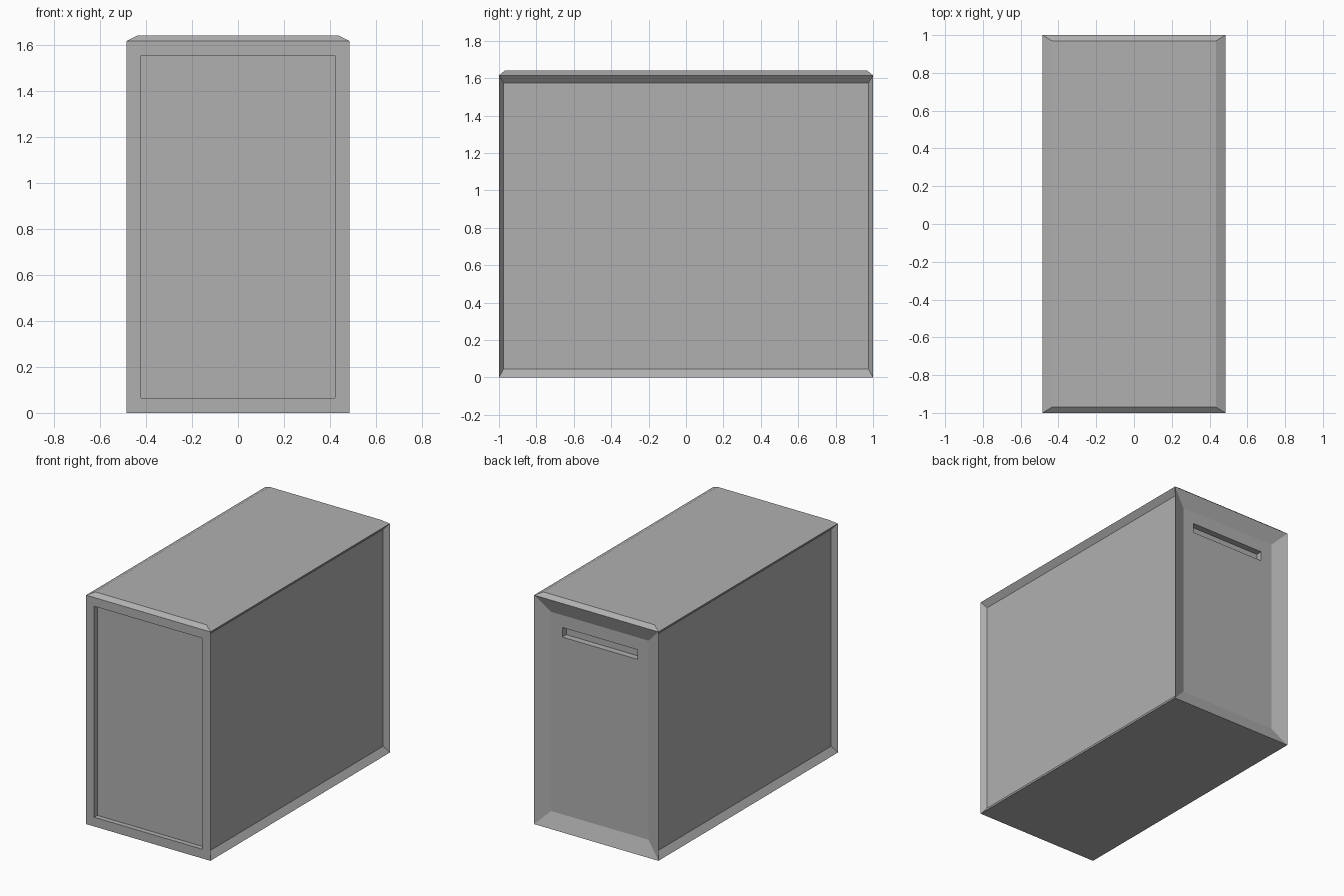
import bpy, bmesh

if "Cube" in bpy.data.objects:
    bpy.data.objects.remove(bpy.data.objects["Cube"])

HX, HY, Z1, ZT = 0.485, 1.0, 1.615, 1.64   # half width, half depth, wall top, lid top
bm = bmesh.new()


def rings(loops):
    """Bridge successive four-point loops and cap the last one."""
    vs = [[bm.verts.new(p) for p in loop] for loop in loops]
    for a, b in zip(vs, vs[1:]):
        for i in range(4):
            j = (i + 1) % 4
            bm.faces.new((a[i], a[j], b[j], b[i]))
    bm.faces.new(vs[-1])


def wall(place, steps):
    """Wall made of nested rectangles: (half width, bottom, top, depth)."""
    rings([[place(u, z, d) for u, z in ((-h, lo), (h, lo), (h, hi), (-h, hi))]
           for h, lo, hi, d in steps])


def rect(x, y, z):
    return [(-x, -y, z), (x, -y, z), (x, y, z), (-x, y, z)]


# Front: flat frame around a straight-sided recessed door panel
wall(lambda u, z, d: (u, -HY + d, z),
     [(HX, 0, Z1, 0), (0.422, 0.065, 1.553, 0), (0.422, 0.065, 1.553, 0.035)])

# Back: sloped frame, recessed panel and a hand slot
wall(lambda u, z, d: (-u, HY - d, z),
     [(HX, 0, Z1, 0), (0.38, 0.105, 1.51, 0.04),
      (0.293, 1.355, 1.423, 0.04), (0.293, 1.355, 1.423, 0.085)])

# Sides: shallow panels with sloped borders
for s in (1, -1):
    wall(lambda u, z, d: (s * (HX - d), s * u, z),
         [(HY, 0, Z1, 0), (0.975, 0.045, 1.575, 0.035)])

# Chamfered top and flat base
rings([rect(HX, HY, Z1), rect(0.435, 0.97, ZT)])
rings([rect(HX, HY, 0)])

# Weld the walls into one closed shell
bmesh.ops.remove_doubles(bm, verts=bm.verts, dist=1e-4)
bmesh.ops.recalc_face_normals(bm, faces=bm.faces)
mesh = bpy.data.meshes.new("cabinet_body")
bm.to_mesh(mesh)
bm.free()
bpy.context.collection.objects.link(bpy.data.objects.new("cabinet_body", mesh))

# Mid-grey finish
grey = bpy.data.materials.new("mid_grey")
grey.diffuse_color = (0.434, 0.434, 0.434, 1)
grey.use_nodes = True
grey.node_tree.nodes["Principled BSDF"].inputs["Base Color"].default_value = grey.diffuse_color
mesh.materials.append(grey)
